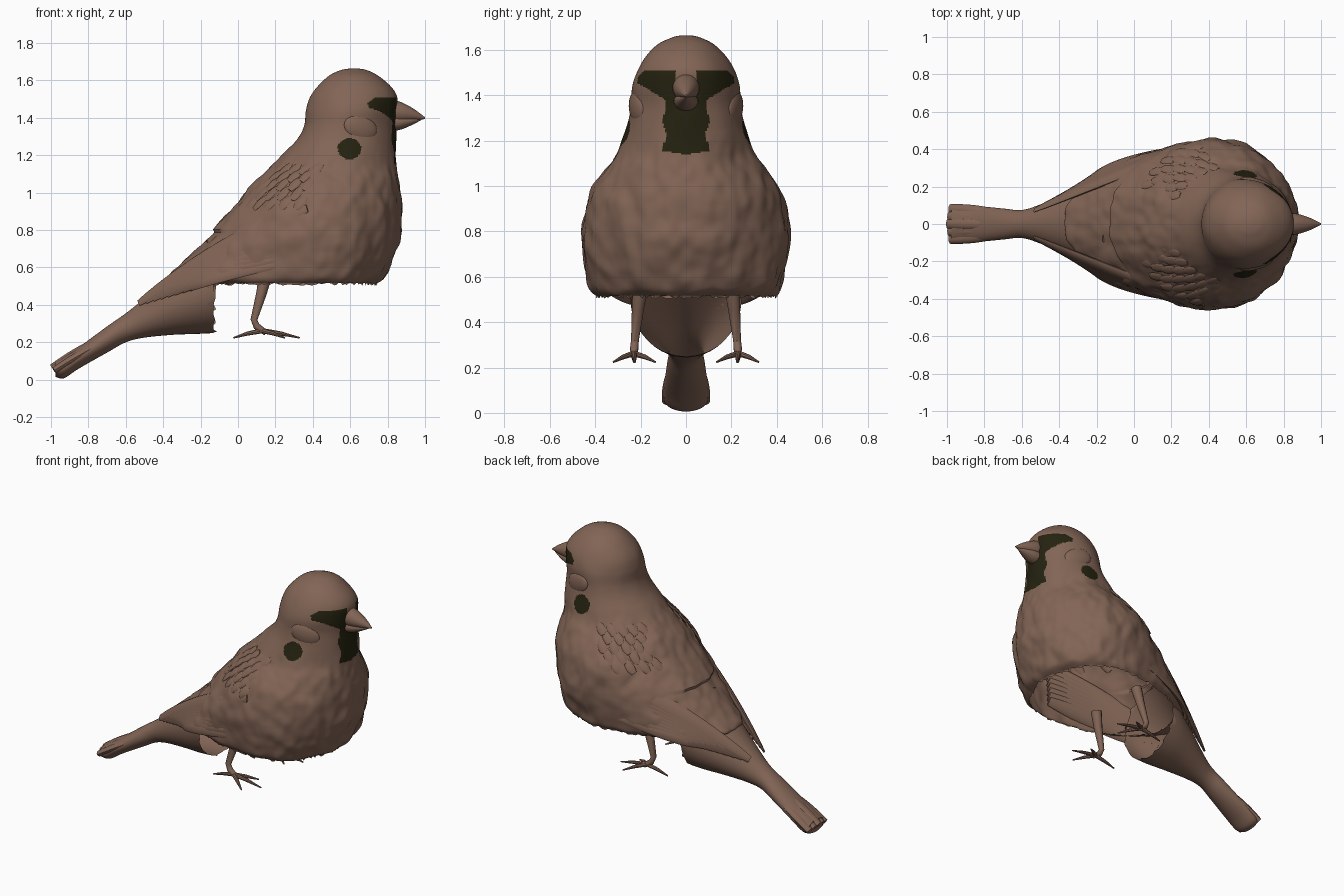
import bpy, bmesh, math, random
from mathutils import Vector, noise

random.seed(4)
if "Cube" in bpy.data.objects:
    bpy.data.objects.remove(bpy.data.objects["Cube"])


def material(name, rgb):
    m = bpy.data.materials.new(name)
    m.use_nodes = True
    m.diffuse_color = (*rgb, 1)
    bsdf = m.node_tree.nodes["Principled BSDF"]
    bsdf.inputs["Base Color"].default_value = (*rgb, 1)
    bsdf.inputs["Roughness"].default_value = 0.9
    return m


BROWN = material("plumage brown", (0.225, 0.13, 0.092))
BLACK = material("marking black", (0.018, 0.016, 0.005))


def build(name, strips, caps=(True, True), rule=None, angle=40):
    """Skin each strip of rings into one smooth object."""
    bm = bmesh.new()
    for rings in strips:
        rows = [[bm.verts.new(p) for p in ring] for ring in rings]
        n = len(rows[0])
        for low, high in zip(rows, rows[1:]):
            for i in range(n):
                j = (i + 1) % n
                bm.faces.new((low[i], low[j], high[j], high[i]))
        for row, cap in zip((rows[0], rows[-1]), caps):
            if cap:
                bm.faces.new(row)
    bmesh.ops.recalc_face_normals(bm, faces=bm.faces)
    if rule:
        for f in bm.faces:
            f.material_index = int(rule(f.calc_center_median()))
    me = bpy.data.meshes.new(name)
    bm.to_mesh(me)
    bm.free()
    me.materials.append(BROWN)
    if rule:
        me.materials.append(BLACK)
    ob = bpy.data.objects.new(name, me)
    bpy.context.collection.objects.link(ob)
    bpy.ops.object.select_all(action="DESELECT")
    ob.select_set(True)
    bpy.context.view_layer.objects.active = ob
    bpy.ops.object.shade_smooth_by_angle(angle=math.radians(angle))


def spline(rows, s):
    """Smooth interpolation of a table of rows at position s."""
    last = len(rows) - 1
    i = min(int(s), last - 1)
    t = s - i
    a, b, c, d = (rows[min(max(k, 0), last)] for k in range(i - 1, i + 3))
    return [q + t / 2 * (r - p + t * (2 * p - 5 * q + 4 * r - u + t * (3 * (q - r) + u - p)))
            for p, q, r, u in zip(a, b, c, d)]


def ellipse(c, a, b, n=12):
    return [c + a * math.cos(k * math.tau / n) + b * math.sin(k * math.tau / n) for k in range(n)]


def tube(points, radii, n=10):
    """Round limb through points with a radius at each."""
    pts = [Vector(p) for p in points]
    rings = []
    for i, (p, r) in enumerate(zip(pts, radii)):
        d = (pts[min(i + 1, len(pts) - 1)] - pts[max(i - 1, 0)]).normalized()
        a = d.cross(Vector((0, 1, 0))).normalized()
        rings.append(ellipse(p, a * r, d.cross(a) * r, n))
    return rings


def loft_x(rows, steps, n=24):
    """Elliptical sections along x from rows of x, top, bottom, half width."""
    rings = []
    for k in range(steps + 1):
        x, top, low, hw = spline(rows, k / steps * (len(rows) - 1))
        rings.append(ellipse(Vector((x, 0, (top + low) / 2)), Vector((0, hw, 0)),
                             Vector((0, 0, (top - low) / 2)), n))
    return rings


def feather(start, mid, end, up, width, thick, blunt=0.85, steps=12):
    """Flat blade curving through three points."""
    s, m, e = Vector(start), Vector(mid), Vector(end)
    ctrl = 2 * m - (s + e) / 2
    rings = []
    for k in range(steps + 1):
        t = k / steps
        p = (1 - t) ** 2 * s + 2 * t * (1 - t) * ctrl + t * t * e
        d = ((1 - t) * (ctrl - s) + t * (e - ctrl)).normalized()
        side = (Vector(up) - d * d.dot(Vector(up))).normalized()
        w = math.sqrt(math.sin(math.pi * (0.08 + blunt * t)))
        rings.append(ellipse(p, side * width * w, d.cross(side) * thick * w, 10))
    return rings


# Body and head: height, back x, widest x, front x, half width
BODY = [(.515, -.27, .40, .735, .395), (.55, -.375, .42, .785, .42), (.65, -.27, .44, .835, .442),
        (.75, -.17, .44, .865, .455), (.85, -.07, .44, .873, .45), (.95, .02, .45, .877, .43),
        (1.05, .10, .48, .866, .37), (1.13, .18, .51, .85, .312), (1.21, .25, .54, .846, .282),
        (1.29, .32, .56, .846, .255), (1.36, .355, .57, .845, .24), (1.44, .365, .6, .85, .235),
        (1.51, .385, .61, .85, .213), (1.57, .425, .61, .815, .177), (1.625, .485, .62, .75, .122),
        (1.655, .55, .62, .69, .06), (1.664, .60, .62, .64, .02)]


def body_point(s, a):
    z, xb, xw, xf, hw = spline(BODY, s)
    c = math.cos(a)
    return Vector((xw + c * (xf - xw if c > 0 else xw - xb), hw * math.sin(a), z))


def clamp(v):
    return min(max(v, 0), 1)


def ruffled(s, a):
    p = body_point(s, a)
    out = Vector((math.cos(a), math.sin(a), 0))
    neck = clamp((1.25 - p.z) * 6)
    p += out * (0.004 + 0.012 * neck) * noise.noise(Vector((p.x * 9, p.y * 9, p.z * 6)))
    p += out * 0.008 * neck * noise.noise(Vector((p.x * 20, p.y * 20, p.z * 13)))
    if p.z > 0.79:                                     # raised mantle edge
        p += Vector((-.012, 0, .01)) * clamp((.3 - p.x) * 6) * clamp((.26 - abs(p.y)) * 10)
    return p


def markings(c):
    y = abs(c.y)
    low = 1.385 + .6 * max(0, y - .1)
    top = 1.512 - max(0, y - .18)
    mask = c.x > .69 + .4 * abs(c.z - 1.48) and y > .045 and low < c.z < top
    bib = c.x > .74 and y < .095 + .008 * math.sin(c.z * 50) and 1.14 + .15 * y < c.z < 1.42
    spot = math.hypot(c.x - .595, (c.z - 1.235) * 1.1) < .062
    return mask or bib or spot


SIDES, LEVELS = 180, 200
rings = [[ruffled(k / LEVELS * (len(BODY) - 1), i * math.tau / SIDES) for i in range(SIDES)]
         for k in range(LEVELS + 1)]
for p in rings[0]:                      # ragged hem
    p.z += random.uniform(-.012, .008)
build("body_and_head", [rings], caps=(False, True), rule=markings, angle=50)

# Rump and tail: open at the front, tucked under the mantle
rump = loft_x([(-.975, .095, .015, .092), (-.93, .125, .008, .098), (-.85, .175, .06, .097),
               (-.7, .285, .145, .083), (-.6, .355, .2, .075), (-.5, .435, .225, .105),
               (-.35, .56, .24, .17), (-.22, .665, .245, .22), (-.12, .755, .25, .245)], 48, 48)
for p in rump[-1]:
    p.x += random.uniform(-.05, .01)
build("rump_and_tail", [rump], caps=(True, False))

# Tail feathers fanned in a shallow arch
build("tail_feathers", [feather((-.68, .022 * k, .24 - .01 * abs(k)), (-.83, .032 * k, .165 - .012 * abs(k)),
                                (-.995 + .006 * abs(k), .04 * k, .065 - .008 * abs(k)),
                                (0, 1, 0), .034, .024, 0.72) for k in range(-2, 3)])

for side, word in ((1, "left"), (-1, "right")):
    # Folded wing made of overlapping long feathers
    blades = []
    for k in range(8):
        t = k / 7
        blades.append(feather((.37, side * (.425 - .01 * t), .92 - .26 * t),
                              (-.06, side * (.275 + .045 * t), .71 - .13 * t),
                              (-.53 + .27 * t, side * (.075 + .13 * t), .41 + .08 * t),
                              (0, -.45 * side, .9), .058, .02, 0.88, 18))
    build(word + "_wing", blades)

    # Small overlapping shoulder feathers
    scales = []
    for row in range(5):
        for col in range(5):
            s = 5.3 + row * 0.5
            a = side * (1.8 + col * 0.2 + (row % 2) * 0.1)
            p, q, r = (body_point(s - d, a + side * d * 0.1) for d in (0, 0.35, 0.7))
            lift = Vector((-.2, side * .6, .6)) * 0.003
            across = (q - p).cross(Vector((math.cos(a), math.sin(a), .6)))
            scales.append(feather(p, q + lift, r + lift, across, .027, .007, 0.8, 6))
    build(word + "_shoulder_feathers", scales)

    # Leg and four toes
    limb = [tube([(.15, side * .20, .57), (.125, side * .212, .46), (.085, side * .225, .32),
                  (.10, side * .228, .285), (.15, side * .23, .25)], [.036, .028, .018, .019, .015])]
    for x, y in ((.33, .225), (.25, .32), (.25, .135), (-.025, .23)):
        foot = Vector((.13, side * .23, .262))
        tip = Vector((x, side * y, .224))
        limb.append(tube([foot, foot.lerp(tip, .5) + Vector((0, 0, .004)), tip], [.014, .011, .004], 8))
    build(word + "_leg", limb)

    # Cheek tuft lying flat on the head
    bpy.ops.mesh.primitive_uv_sphere_add(segments=28, ring_count=16, radius=1,
                                         location=(.655, side * .213, 1.345),
                                         rotation=(0, .35, -side * .3))
    cheek = bpy.context.object
    cheek.name = word + "_cheek"
    cheek.scale = (.095, .03, .07)
    cheek.data.materials.append(BROWN)
    bpy.ops.object.shade_smooth()

# Beak: two mandibles meeting at the gape
build("upper_beak", [loft_x([(.80, 1.505, 1.37, .06), (.87, 1.485, 1.372, .055),
                             (.94, 1.448, 1.384, .033), (1.0, 1.403, 1.394, .004)], 12)])
build("lower_beak", [loft_x([(.80, 1.42, 1.325, .055), (.87, 1.415, 1.337, .05),
                             (.93, 1.405, 1.362, .03), (.98, 1.398, 1.388, .005)], 12)])
